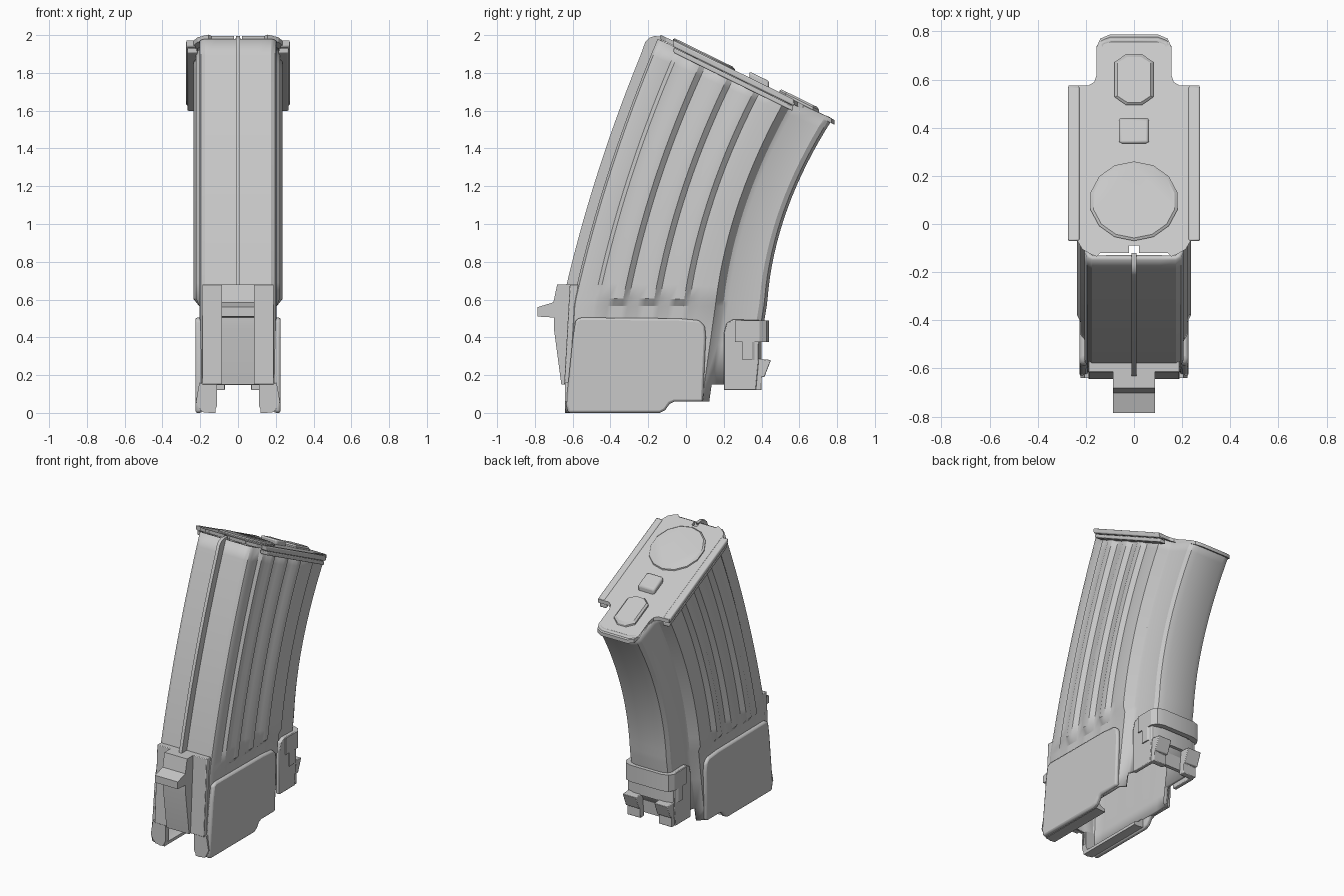
import bpy
import bmesh
import math

if "Cube" in bpy.data.objects:
    bpy.data.objects.remove(bpy.data.objects["Cube"], do_unlink=True)

GREY = (0.58, 0.58, 0.58, 1)
steel = bpy.data.materials.new("plain grey")
steel.use_nodes = True
steel.diffuse_color = GREY
steel.node_tree.nodes["Principled BSDF"].inputs["Base Color"].default_value = GREY


def finish(name, bm, bevel=0.0, mirror=False, wall=0.0, segments=2):
    bmesh.ops.recalc_face_normals(bm, faces=bm.faces)
    mesh = bpy.data.meshes.new(name)
    bm.to_mesh(mesh)
    bm.free()
    mesh.materials.append(steel)
    ob = bpy.data.objects.new(name, mesh)
    bpy.context.scene.collection.objects.link(ob)
    bpy.ops.object.select_all(action='DESELECT')
    ob.select_set(True)
    bpy.context.view_layer.objects.active = ob
    bpy.ops.object.shade_smooth_by_angle(angle=math.radians(28))
    if wall:
        m = ob.modifiers.new("wall", 'SOLIDIFY')
        m.thickness, m.offset = wall, -1
    if bevel:
        m = ob.modifiers.new("bevel", 'BEVEL')
        m.width, m.segments, m.limit_method = bevel, segments, 'ANGLE'
    if mirror:
        ob.modifiers.new("mirror", 'MIRROR')
    return ob


def prism(name, outline, a, b, place, **kw):
    """Extrude a 2D outline from a to b; place maps (p, q, depth) to 3D."""
    bm = bmesh.new()
    low = [bm.verts.new(place(p, q, a)) for p, q in outline]
    top = [bm.verts.new(place(p, q, b)) for p, q in outline]
    n = len(outline)
    bm.faces.new(low)
    bm.faces.new(top[::-1])
    for i in range(n):
        j = (i + 1) % n
        bm.faces.new((low[i], low[j], top[j], top[i]))
    return finish(name, bm, **kw)


def sideways(y, z, x):
    return (x, y, z)


def upright(x, y, z):
    return (x, y, z)


def on_lid(x, y, h):
    return (x, y, 1.936 - 0.49 * y + h)


def rect(x0, x1, y0, y1):
    return [(x0, y0), (x1, y0), (x1, y1), (x0, y1)]


def both_sides(half):
    return half + [(-x, y) for x, y in reversed(half)]


def front_edge(s):
    d = 1.4 * s
    return (-0.60 + 0.2227 * d + 0.0705 * d * d, 0.58 + d)


def back_edge(s):
    d = 0.976 * s
    return (0.43 + 0.0658 * d + 0.2957 * d * d, 0.58 + d)


# Curved hollow body: half section as (fraction front to back, half width)
SECTION = [(0, 0), (0, .11), (0, .175), (.012, .195), (.035, .205), (.11, .205),
           (.13, .222), (.18, .222)]
for u in (.255, .415, .57):
    SECTION += [(u - .045, .236), (u, .236), (u + .03, .212), (u + .08, .221)]
SECTION += [(.735, .222), (.775, .165), (.80, .155), (.96, .155),
            (.985, .14), (1, .10), (1, 0)]

stations = []
for z in (.06, .15, .36, .565):
    stations.append(((-.60 - .058 * (.58 - z), z), (.43 - .17 * (.58 - z), z), 0))
STEPS = 16
for i in range(STEPS + 1):
    s = .02 + .98 * i / STEPS
    stations.append((front_edge(s), back_edge(s), 1))

bm = bmesh.new()
ring_uv = [(u, x) for u, x in SECTION] + [(u, -x) for u, x in SECTION[-2:0:-1]]
rings = []
for (fy, fz), (by, bz), ribs in stations:
    ring = []
    for u, x in ring_uv:
        if not ribs:
            x = max(-.205, min(.205, x))
            if .11 < u < .7:
                x = math.copysign(.205, x)
        ring.append(bm.verts.new((x, fy + (by - fy) * u, fz + (bz - fz) * u)))
    rings.append(ring)
n = len(ring_uv)
for r in range(len(rings) - 1):
    for k in range(n):
        j = (k + 1) % n
        ua, ub = ring_uv[k][0], ring_uv[j][0]
        front_notch = ua == ub == 0 and max(abs(ring_uv[k][1]), abs(ring_uv[j][1])) < .12
        if r == 0 and (front_notch or max(ua, ub) > .79):
            continue
        bm.faces.new((rings[r][k], rings[r][j], rings[r + 1][j], rings[r + 1][k]))
finish("curved_body", bm, wall=.022)

# Thin spine fin down the front
curve = [front_edge(i / 16) for i in range(1, 17)]
fin = [(y - .055, z) for y, z in curve[:-1]]
fin += [(-.215, 1.965), (-.195, 1.985), (-.165, 1.995), (-.12, 1.99)]
fin += [(y + .015, z) for y, z in reversed(curve[:-1])]
prism("front_fin", fin, -.011, .011, sideways)

# Lower side panels with inward lips and front legs
panel = [(-.625, .0), (-.14, .0), (-.11, .015), (-.085, .05), (-.06, .06), (.09, .06),
         (.105, .40), (.10, .46), (.07, .49), (-.04, .50), (-.56, .505), (-.585, .49),
         (-.60, .39), (-.635, .05)]
prism("lower_panel", panel, .19, .226, sideways, bevel=.012, mirror=True)
lip = [(.215, .07), (.215, .04), (.19, .004), (.15, 0), (.12, 0), (.12, .02), (.15, .03), (.19, .07)]
prism("bottom_lip", lip, -.635, -.14, lambda x, z, y: (x, y, z), mirror=True)
leg = [(.205, .16), (.222, .06), (.20, .02), (.15, 0), (.125, .01), (.11, .04), (.11, .15)]
prism("front_leg", leg, -.64, -.60, lambda x, z, y: (x, y, z), mirror=True)

# Front catch and its backing plate
plate = [(-.57, .68), (-.615, .68), (-.645, .15), (-.615, .15)]
prism("catch_plate", plate, -.19, .19, sideways, bevel=.004)
catch = [(-.58, .68), (-.682, .68), (-.702, .585), (-.785, .56), (-.785, .51), (-.70, .505),
         (-.70, .45), (-.66, .15), (-.62, .15)]
prism("front_catch", catch, -.087, .087, sideways)

# Rear clip wrapped round the narrow back
clip_side = [(.20, .12), (.37, .12), (.385, .28), (.385, .36), (.40, .49), (.25, .495),
             (.215, .475), (.20, .42)]
prism("clip_side", clip_side, .15, .178, sideways, bevel=.005, mirror=True)


def clip_band(name, y0, y1, z0, z1):
    half = [(.15, y0), (.186, y0), (.186, y1 - .05), (.165, y1 - .015), (.12, y1)]
    inner = [(.11, y1 - .035), (.145, y1 - .06)]
    outline = both_sides(half) + [(-x, y) for x, y in reversed(inner)] + inner
    prism(name, outline, z0, z1, upright)


clip_band("upper_clip_band", .26, .44, .375, .49)
clip_band("middle_clip_band", .30, .40, .28, .375)
tab = [(.36, .12), (.40, .12), (.40, .19), (.415, .19), (.45, .28), (.40, .285), (.36, .285)]
prism("rear_tab", tab, .07, .172, sideways, bevel=.004, mirror=True)
prism("rear_tab_bridge", [(.34, .15), (.365, .15), (.375, .28), (.35, .28)], -.1, .1, sideways)

# Sloping lid with notched front edge
lid_half = [(.02, -.09), (.02, -.12), (.14, -.12), (.155, -.135), (.18, -.125), (.215, -.105),
            (.235, -.07), (.272, -.07), (.272, .575), (.19, .575), (.165, .59), (.155, .62),
            (.155, .735), (.14, .77), (.10, .787)]
prism("lid", both_sides(lid_half), -.025, 0, on_lid)

# Rolled rails along both lid edges
prism("upper_rail", rect(.225, .275, -.07, .572), -.032, .004, on_lid, bevel=.008, mirror=True)
prism("lower_rail", rect(.215, .268, -.065, .565), -.062, -.034, on_lid, bevel=.006, mirror=True)


# Raised round boss, oblong boss and small lug on the lid
def boss(name, cx_r, cy, cy_r, straight, height, sides, inset):
    bm = bmesh.new()
    loops = []
    for h, k in ((-.005, 0), (height * .5, 0), (height, inset)):
        ring = []
        for i in range(sides):
            a = 2 * math.pi * (i + .5) / sides
            shift = math.copysign(straight, math.sin(a))
            ring.append(bm.verts.new(on_lid((cx_r - k) * math.cos(a),
                                            cy + shift + (cy_r - k) * math.sin(a), h)))
        loops.append(ring)
    for low, top in zip(loops, loops[1:]):
        for i in range(sides):
            j = (i + 1) % sides
            bm.faces.new((low[i], low[j], top[j], top[i]))
    bm.faces.new(loops[-1])
    finish(name, bm)


boss("round_boss", .185, .095, .165, 0, .018, 14, .012)
boss("oblong_boss", .087, .60, .06, .05, .024, 8, .012)
prism("lid_lug", rect(-.063, .063, .335, .44), -.01, .036, on_lid, bevel=.012)
